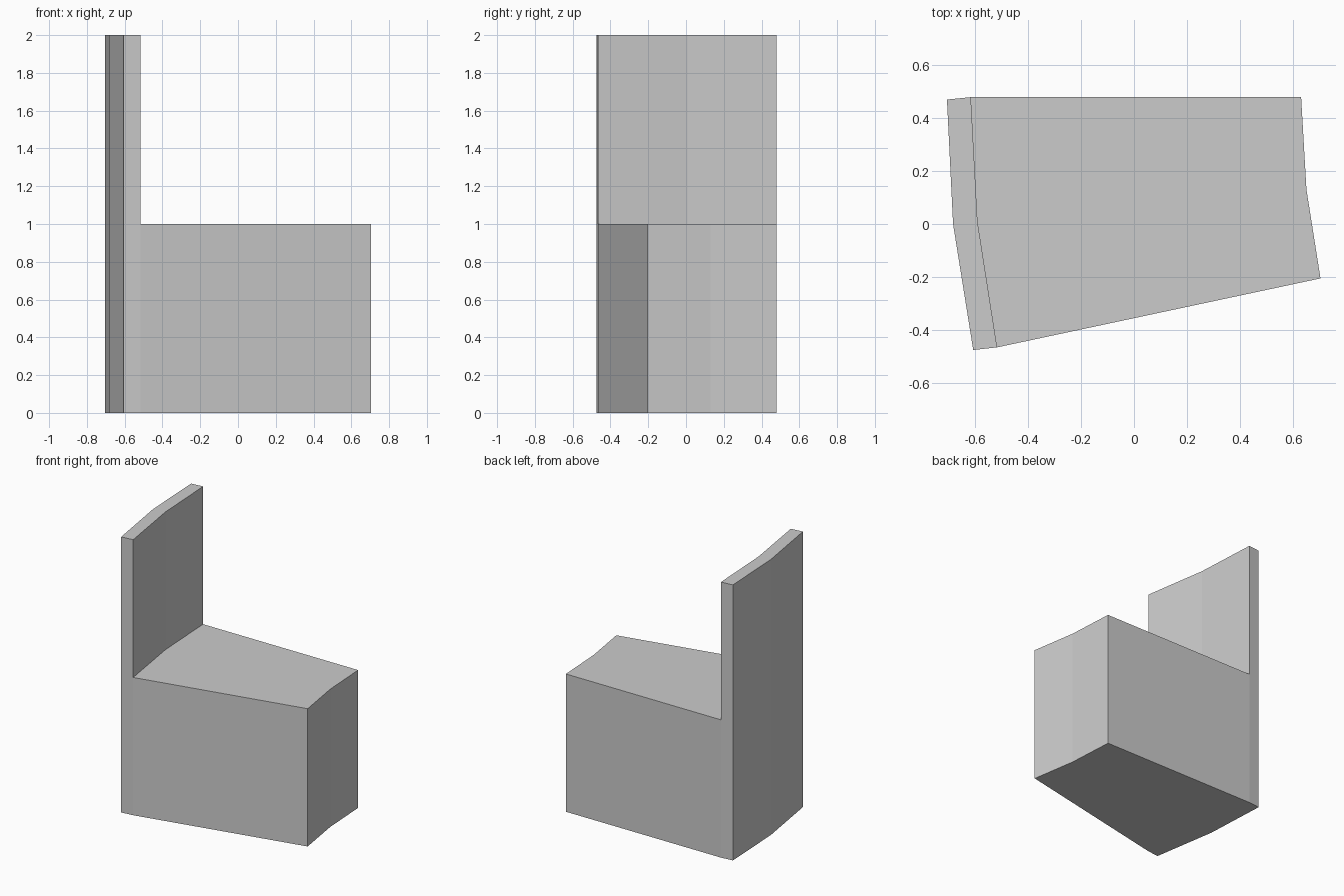
import bpy
import bmesh

cube = bpy.data.objects.get("Cube")
if cube:
    bpy.data.objects.remove(cube, do_unlink=True)

# Plain grey for the whole model
grey = bpy.data.materials.new("plain_grey")
grey.use_nodes = True
colour = (0.6, 0.6, 0.6, 1)
grey.diffuse_color = colour
grey.node_tree.nodes["Principled BSDF"].inputs["Base Color"].default_value = colour


def extrude_plan(name, plan, height):
    """Raise a floor plan outline into a flat-sided solid."""
    bm = bmesh.new()
    base = bm.faces.new([bm.verts.new((x, y, 0)) for x, y in plan])
    top = bmesh.ops.extrude_face_region(bm, geom=[base], use_keep_orig=True)["geom"]
    for v in top:
        if isinstance(v, bmesh.types.BMVert):
            v.co.z = height
    bmesh.ops.recalc_face_normals(bm, faces=bm.faces)
    mesh = bpy.data.meshes.new(name)
    bm.to_mesh(mesh)
    bm.free()
    mesh.materials.append(grey)
    obj = bpy.data.objects.new(name, mesh)
    bpy.context.collection.objects.link(obj)
    return obj


# Bent line shared by the tall slab and the low block, back to front
joint = [(-0.615, 0.478), (-0.59, 0.01), (-0.516, -0.465)]
slab_outer = [(-0.606, -0.475), (-0.682, 0), (-0.705, 0.469)]
block_end = [(0.703, -0.205), (0.65, 0.13), (0.63, 0.478)]

# Tall thin slab
extrude_plan("tall_slab", joint + slab_outer, 2)

# Low wide block
extrude_plan("low_block", joint + block_end, 1)
